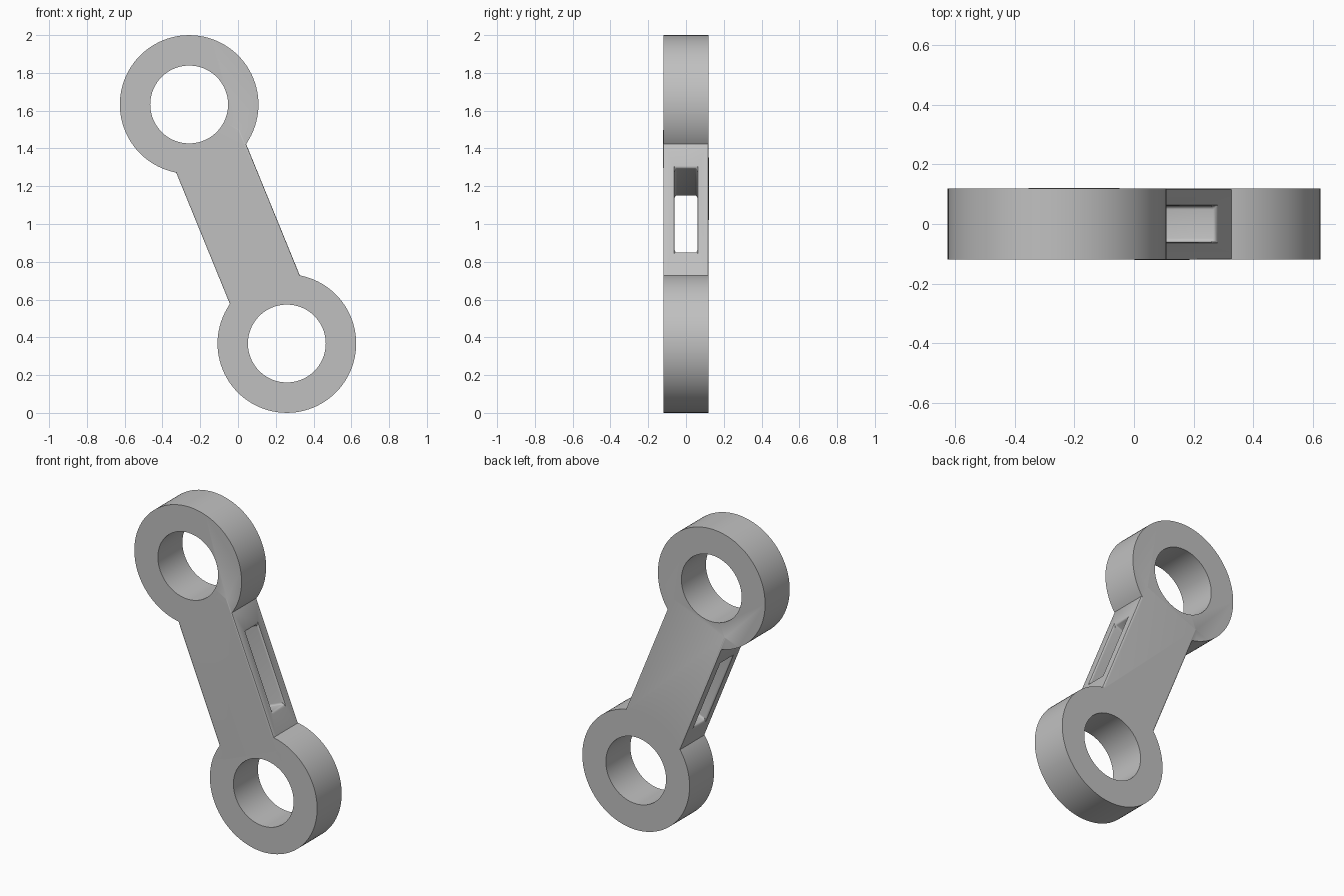
import bpy, bmesh, math
from mathutils import Matrix

cube = bpy.data.objects.get("Cube")
if cube:
    bpy.data.objects.remove(cube, do_unlink=True)

DEPTH = 0.24        # thickness front to back
SPAN = 0.6835       # ring centre distance from the middle
R_OUT, R_IN = 0.367, 0.206
TILT = -0.388       # lean of the whole link

grey = bpy.data.materials.new("light grey")
grey.use_nodes = True
colour = (0.53, 0.53, 0.53, 1)
grey.diffuse_color = colour
grey.node_tree.nodes["Principled BSDF"].inputs["Base Color"].default_value = colour


def make_object(name, bm):
    mesh = bpy.data.meshes.new(name)
    bm.to_mesh(mesh)
    bm.free()
    mesh.materials.append(grey)
    ob = bpy.data.objects.new(name, mesh)
    bpy.context.collection.objects.link(ob)
    return ob


def box(name, size):
    bm = bmesh.new()
    bmesh.ops.create_cube(bm, size=1, matrix=Matrix.Diagonal((*size, 1)))
    return make_object(name, bm)


def cylinder(name, radius, depth, z):
    bm = bmesh.new()
    place = Matrix.Translation((0, 0, z)) @ Matrix.Rotation(math.pi / 2, 4, 'X')
    bmesh.ops.create_cone(bm, cap_ends=True, segments=96, radius1=radius,
                          radius2=radius, depth=depth, matrix=place)
    return make_object(name, bm)


def apply_modifiers(ob):
    bpy.context.view_layer.update()
    graph = bpy.context.evaluated_depsgraph_get()
    mesh = bpy.data.meshes.new_from_object(ob.evaluated_get(graph))
    ob.modifiers.clear()
    ob.data = mesh


def combine(ob, other, operation):
    mod = ob.modifiers.new(operation.lower(), 'BOOLEAN')
    mod.operation = operation
    mod.solver = 'EXACT'
    mod.object = other
    apply_modifiers(ob)
    bpy.data.objects.remove(other, do_unlink=True)


# Connecting bar with a slot running through its narrow sides
link = box("link_arm", (0.4, DEPTH, 0.94))
combine(link, box("slot_cutter", (1, 0.12, 0.48)), 'DIFFERENCE')

# Small rounding on the bar edges and slot
bevel = link.modifiers.new("rounding", 'BEVEL')
bevel.width = 0.012
bevel.segments = 3
bevel.limit_method = 'ANGLE'
apply_modifiers(link)

# Ring at each end, then its bore
for z in (-SPAN, SPAN):
    combine(link, cylinder("ring", R_OUT, DEPTH, z), 'UNION')
for z in (-SPAN, SPAN):
    combine(link, cylinder("bore_cutter", R_IN, 1, z), 'DIFFERENCE')

# Lean the link and stand it on the floor
link.data.transform(Matrix.Translation((0, 0, 1)) @ Matrix.Rotation(TILT, 4, 'Y'))

bpy.ops.object.select_all(action='DESELECT')
link.select_set(True)
bpy.context.view_layer.objects.active = link
bpy.ops.object.shade_smooth_by_angle(angle=math.radians(35))
